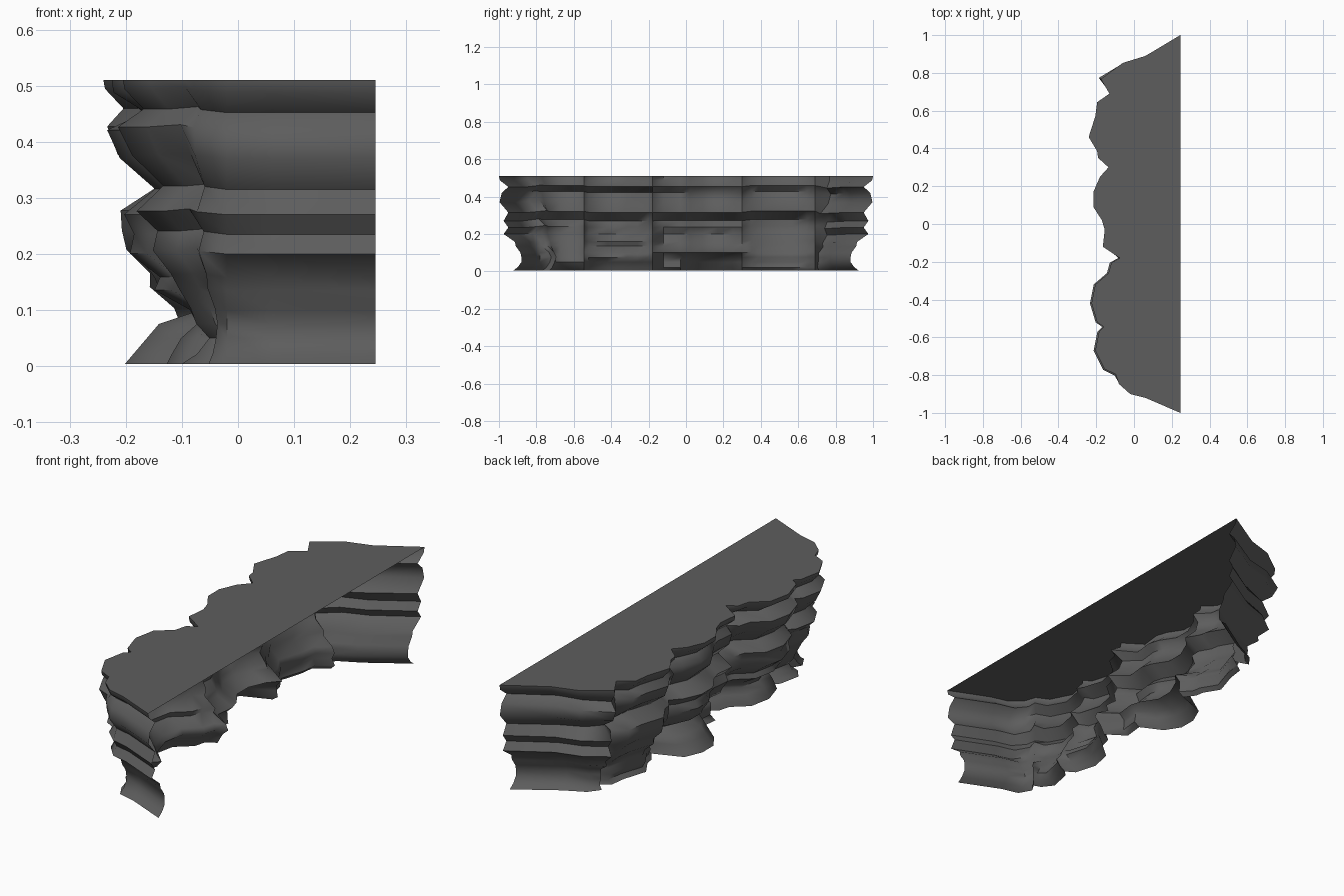
import bpy, bmesh, random
from mathutils import Vector

random.seed(4)
cube = bpy.data.objects.get("Cube")
if cube:
    bpy.data.objects.remove(cube, do_unlink=True)

# Dark grey stone
stone = bpy.data.materials.new("dark_grey_stone")
stone.use_nodes = True
colour = (0.11, 0.11, 0.11, 1)
stone.diffuse_color = colour
bsdf = next(n for n in stone.node_tree.nodes if n.type == 'BSDF_PRINCIPLED')
bsdf.inputs["Base Color"].default_value = colour
bsdf.inputs["Roughness"].default_value = 0.9

# Plan of the cliff edge, from the back end to the front end
PLAN = [(.245, 1), (.06, .89), (-.06, .855), (-.18, .77), (-.135, .69), (-.2, .645),
        (-.21, .57), (-.245, .46), (-.2, .385), (-.195, .35), (-.14, .3), (-.185, .25),
        (-.22, .17), (-.22, .09), (-.175, .02), (-.16, -.03), (-.17, -.12), (-.08, -.18),
        (-.125, -.205), (-.14, -.26), (-.21, -.32), (-.23, -.42), (-.2, -.52),
        (-.165, -.545), (-.19, -.57), (-.21, -.67), (-.16, -.77), (-.1, -.8),
        (-.08, -.85), (-.02, -.9), (.06, -.92), (.245, -1)]

# Rock layers: height, set-back on the ends, set-back on the long face
LAYERS = [(.51, 0, .005), (.487, .005, .008), (.452, .05, .045), (.42, .015, .005),
          (.37, .003, .02), (.315, .05, .09), (.27, .025, .02), (.235, .05, .05),
          (.2, .025, .04), (.158, .085, .08), (.135, .09, .085), (.1, .115, .14),
          (.075, .12, .14), (.05, .12, .14), (.022, .1, .125), (.004, .075, .11)]

# Vertical clefts split the face into blocks with their own layer shifts
CLEFTS = [.69, .3, -.18, -.545, -.8]
BLOCKS = [{"lift": random.uniform(-.012, .012),
           "depth": [random.uniform(-.015, .02) for _ in LAYERS]}
          for _ in range(len(CLEFTS) + 1)]


def clamp(v):
    return max(0, min(1, v))


def inward(y):
    """Set-back direction: along x on the face, along y on the two ends."""
    t = clamp((abs(y) - .7) / .2)
    return Vector((1 - t, -t if y > 0 else t)).normalized()


def wall_point(x, y, layer):
    z, end_back, face_back = LAYERS[layer]
    block = BLOCKS[sum(y <= c for c in CLEFTS)]
    inner = clamp((.9 - abs(y)) / .1)
    if 0 < layer < len(LAYERS) - 1:
        z += block["lift"] * inner * clamp(z / .1 - .5)
    if layer > 1:
        face_back += block["depth"][layer]
    # Foot boulder that sticks out at the base
    if LAYERS[layer][0] < .09 and 0 < y < .28:
        face_back = .015 + z * .85
    back = end_back + (face_back - end_back) * inner
    p = Vector((x, y)) + inward(y) * back
    return (min(p.x, .245), p.y, z)


# Cliff shell: layered wall with a flat top, open at the back and below
bm = bmesh.new()
rows = [[bm.verts.new(wall_point(x, y, k)) for x, y in PLAN] for k in range(len(LAYERS))]
for upper, lower in zip(rows, rows[1:]):
    for i in range(len(PLAN) - 1):
        bm.faces.new((upper[i], lower[i], lower[i + 1], upper[i + 1]))
top = bm.faces.new(rows[0])
bm.normal_update()
bmesh.ops.triangulate(bm, faces=[top], ngon_method='EAR_CLIP')

mesh = bpy.data.meshes.new("cliff_ledge")
bm.to_mesh(mesh)
bm.free()
mesh.materials.append(stone)
cliff = bpy.data.objects.new("cliff_ledge", mesh)
bpy.context.collection.objects.link(cliff)

bpy.ops.object.select_all(action='DESELECT')
cliff.select_set(True)
bpy.context.view_layer.objects.active = cliff
bpy.ops.object.shade_smooth_by_angle(angle=.95)
